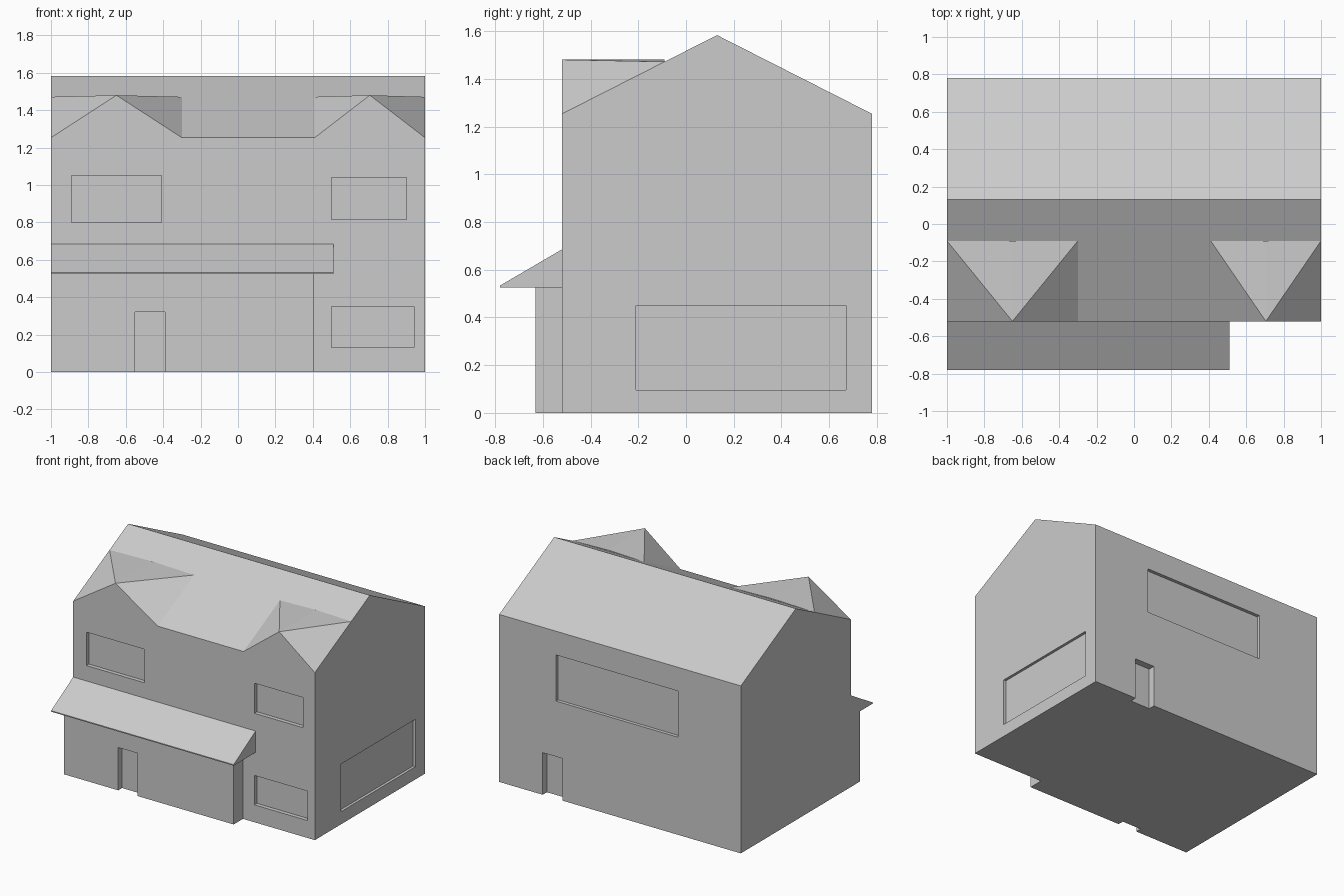
import bpy, bmesh

if "Cube" in bpy.data.objects:
    bpy.data.objects.remove(bpy.data.objects["Cube"])

FRONT, BACK, RIDGE_Y = -0.52, 0.78, 0.13
EAVE, RIDGE_Z = 1.253, 1.583


def mesh_object(name, verts, faces):
    mesh = bpy.data.meshes.new(name)
    mesh.from_pydata(verts, [], faces)
    bm = bmesh.new()
    bm.from_mesh(mesh)
    bmesh.ops.recalc_face_normals(bm, faces=bm.faces)
    bm.to_mesh(mesh)
    bm.free()
    obj = bpy.data.objects.new(name, mesh)
    bpy.context.collection.objects.link(obj)
    return obj


def extrude_x(name, profile, x0, x1):
    """Closed prism from a (y, z) profile."""
    n = len(profile)
    verts = [(x, y, z) for x in (x0, x1) for y, z in profile]
    faces = [list(range(n)), list(range(n, 2 * n))]
    faces += [[i, (i + 1) % n, n + (i + 1) % n, n + i] for i in range(n)]
    return mesh_object(name, verts, faces)


def box(name, x, y, z):
    return extrude_x(name, [(y[0], z[0]), (y[1], z[0]), (y[1], z[1]), (y[0], z[1])], *x)


def recess(target, x, y, z):
    """Sink a window or door panel into a wall."""
    cutter = box("cutter", x, y, z)
    cutter.hide_render = True
    mod = target.modifiers.new("recess", 'BOOLEAN')
    mod.operation, mod.solver, mod.object = 'DIFFERENCE', 'EXACT', cutter
    bpy.context.view_layer.objects.active = target
    bpy.ops.object.modifier_apply(modifier=mod.name)
    bpy.data.objects.remove(cutter)


# Main house with gabled roof
house = extrude_x("house_body", [(FRONT, 0), (BACK, 0), (BACK, EAVE),
                                 (RIDGE_Y, RIDGE_Z), (FRONT, EAVE)], -1, 1)

# Front windows
for x, z in (((-0.89, -0.41), (0.80, 1.05)),
             ((0.50, 0.90), (0.815, 1.04)),
             ((0.50, 0.94), (0.13, 0.35))):
    recess(house, x, (FRONT - 0.1, FRONT + 0.03), z)

# Side window, back window, back door
recess(house, (0.98, 1.1), (-0.21, 0.67), (0.095, 0.45))
recess(house, (-0.48, 0.53), (BACK - 0.025, BACK + 0.1), (0.73, 1.075))
recess(house, (0.475, 0.64), (BACK - 0.05, BACK + 0.1), (-0.1, 0.315))

# Roof gables: open underneath, resting on the main roof slope
y_back, peak = -0.09, 1.48
z_back = EAVE + (y_back - FRONT) * (RIDGE_Z - EAVE) / (RIDGE_Y - FRONT)
for name, x0, xm, x1 in (("left_gable", -1, -0.65, -0.30),
                         ("right_gable", 0.41, 0.705, 1)):
    verts = [(x0, FRONT, EAVE), (x1, FRONT, EAVE), (xm, FRONT, peak),
             (x0, y_back, z_back), (x1, y_back, z_back), (xm, y_back, peak)]
    mesh_object(name, verts, [(0, 1, 2), (1, 4, 2), (4, 5, 2),
                              (0, 2, 3), (3, 2, 5), (3, 5, 4)])

# Front extension with door
porch = box("front_extension", (-1, 0.405), (-0.63, FRONT), (0, 0.525))
recess(porch, (-0.55, -0.39), (-0.73, -0.585), (-0.1, 0.32))

# Lean-to roof over the extension
extrude_x("extension_roof", [(FRONT, 0.525), (FRONT, 0.685), (-0.78, 0.533),
                             (-0.78, 0.525)], -1, 0.51)
